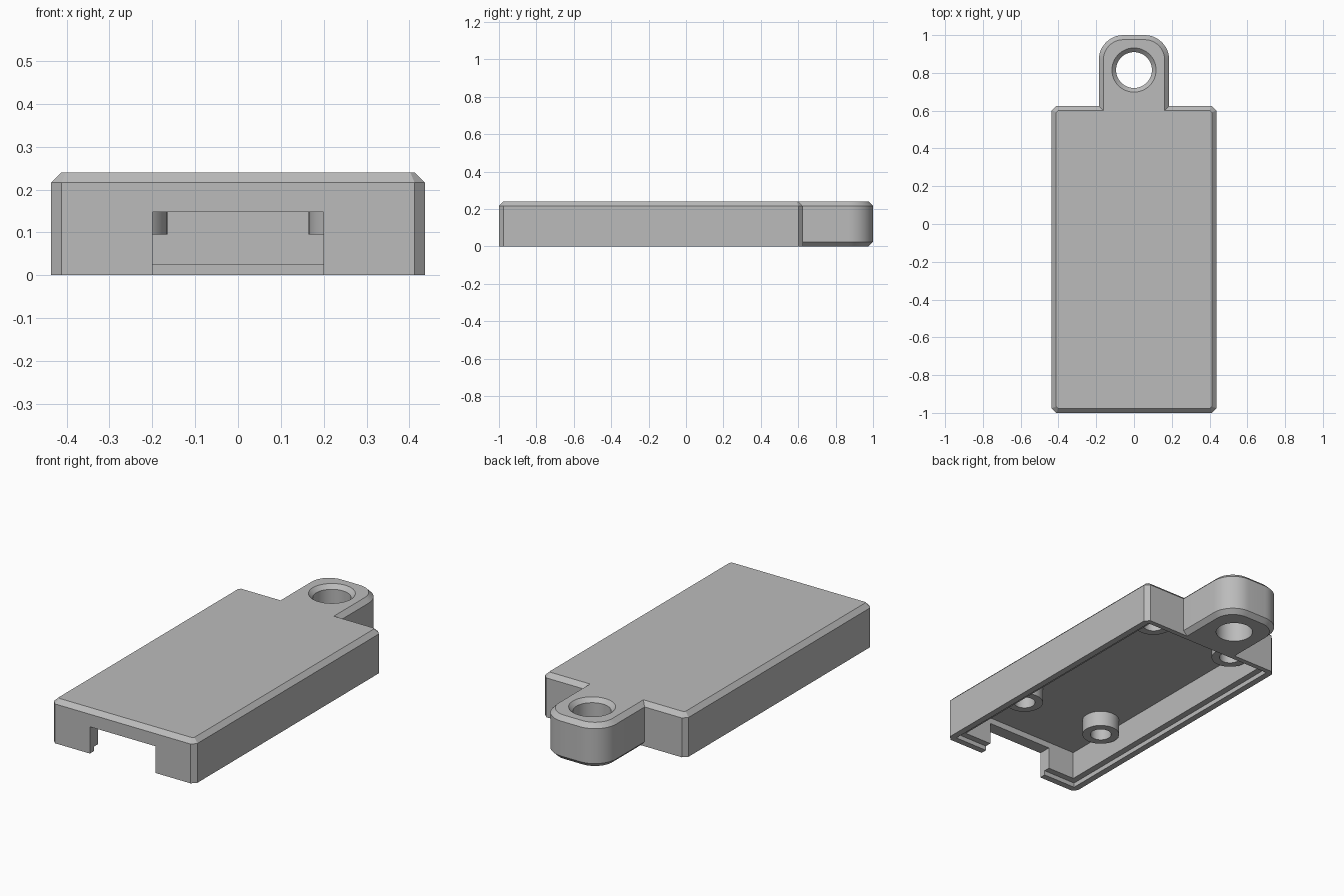
import bpy, bmesh, math
from mathutils import Vector

cube = bpy.data.objects.get("Cube")
if cube:
    bpy.data.objects.remove(cube, do_unlink=True)

grey = bpy.data.materials.new("plain grey")
grey.use_nodes = True
colour = (0.5, 0.5, 0.5, 1)
grey.diffuse_color = colour
grey.node_tree.nodes["Principled BSDF"].inputs["Base Color"].default_value = colour

W, FRONT, BACK, TOP, CH = 0.436, -1.0, 0.625, 0.24, 0.024
TAB_W, TAB_R, HOLE_Y = 0.186, 0.13, 0.815
WALL, LIP, CEILING = 0.07, 0.035, 0.18


def make(name, bm):
    bmesh.ops.recalc_face_normals(bm, faces=bm.faces)
    mesh = bpy.data.meshes.new(name)
    bm.to_mesh(mesh)
    bm.free()
    mesh.materials.append(grey)
    ob = bpy.data.objects.new(name, mesh)
    bpy.context.collection.objects.link(ob)
    return ob


def loft(name, rings, closed=False):
    """Join rings of points; cap the ends, or close the loop of rings."""
    bm = bmesh.new()
    loops = [[bm.verts.new(p) for p in r] for r in rings]
    n = len(loops[0])
    pairs = list(zip(loops, loops[1:])) + ([(loops[-1], loops[0])] if closed else [])
    for a, b in pairs:
        for i in range(n):
            j = (i + 1) % n
            bm.faces.new((a[i], a[j], b[j], b[i]))
    if not closed:
        bm.faces.new(loops[0])
        bm.faces.new(loops[-1])
    return make(name, bm)


def circle(x, y, z, r, n=48):
    steps = [math.tau * i / n for i in range(n)]
    return [(x + r * math.cos(t), y + r * math.sin(t), z) for t in steps]


def box(name, x, y0, y1, z0, z1):
    return loft(name, [[(-x, y0, z), (x, y0, z), (x, y1, z), (-x, y1, z)] for z in (z0, z1)])


def inset(points, d):
    """Mitred inward offset of a counter-clockwise outline."""
    out = []
    for i, p in enumerate(points):
        a = (p - points[i - 1]).normalized()
        b = (points[(i + 1) % len(points)] - p).normalized()
        na, nb = Vector((-a.y, a.x)), Vector((-b.y, b.x))
        out.append(p + (na + nb) * d / (1 + na.dot(nb)))
    return out


def cut(target, cutter):
    mod = target.modifiers.new("cut", 'BOOLEAN')
    mod.operation, mod.solver, mod.object = 'DIFFERENCE', 'EXACT', cutter
    bpy.context.view_layer.objects.active = target
    bpy.ops.object.modifier_apply(modifier=mod.name)
    bpy.data.objects.remove(cutter, do_unlink=True)


# Outline: chamfered body with a round-cornered tab at the back
half = [(W - CH, FRONT), (W, FRONT + CH), (W, BACK - CH), (W - CH, BACK), (TAB_W, BACK)]
for i in range(13):
    t = math.pi / 2 * i / 12
    half.append((TAB_W - TAB_R + TAB_R * math.cos(t), 1 - TAB_R + TAB_R * math.sin(t)))
outline = [Vector(p) for p in half] + [Vector((-x, y)) for x, y in reversed(half)]

# Case: top edge chamfered all round, bottom edge only on the tab
small = inset(outline, CH)
base = []
for p, q in zip(outline, small):
    if abs(p.x) <= TAB_W + 0.001 and p.y >= BACK - 0.001:
        base.append(Vector((q.x, max(q.y, BACK))) if p.y > BACK + 0.001
                    else Vector((q.x, BACK)))
    else:
        base.append(p)
levels = ((base, 0), (outline, CH), (outline, TOP - CH), (small, TOP))
case = loft("case", [[(p.x, p.y, z) for p in ring] for ring, z in levels])

# Cavity, stepped lip and front connector opening
cut(case, box("cavity", W - WALL, FRONT + WALL, BACK - 0.055, -0.1, CEILING))
cut(case, box("lip_step", W - LIP, FRONT + LIP, BACK - 0.028, -0.1, 0.025))
cut(case, box("opening", 0.2, FRONT - 0.1, FRONT + 0.15, -0.1, 0.147))

# Countersunk hole through the tab
rings = ((-0.1, 0.095), (TOP - 0.022, 0.095), (TOP, 0.117), (TOP + 0.1, 0.117))
cut(case, loft("tab_hole", [circle(0, HOLE_Y, z, r) for z, r in rings]))

# Hollow screw posts under the roof
parts = [case]
section = ((0.096, 0.095), (0.096, CEILING + 0.01), (0.055, CEILING + 0.01), (0.055, 0.095))
for side, x in (("left", 0.26), ("right", -0.26)):
    for end, y in (("front", -0.58), ("back", 0.47)):
        parts.append(loft(f"{end}_{side}_screw_post",
                          [circle(x, y, z, r, 32) for r, z in section], closed=True))

bpy.ops.object.select_all(action='DESELECT')
for ob in parts:
    ob.select_set(True)
bpy.context.view_layer.objects.active = case
bpy.ops.object.shade_smooth_by_angle(angle=math.radians(30))
